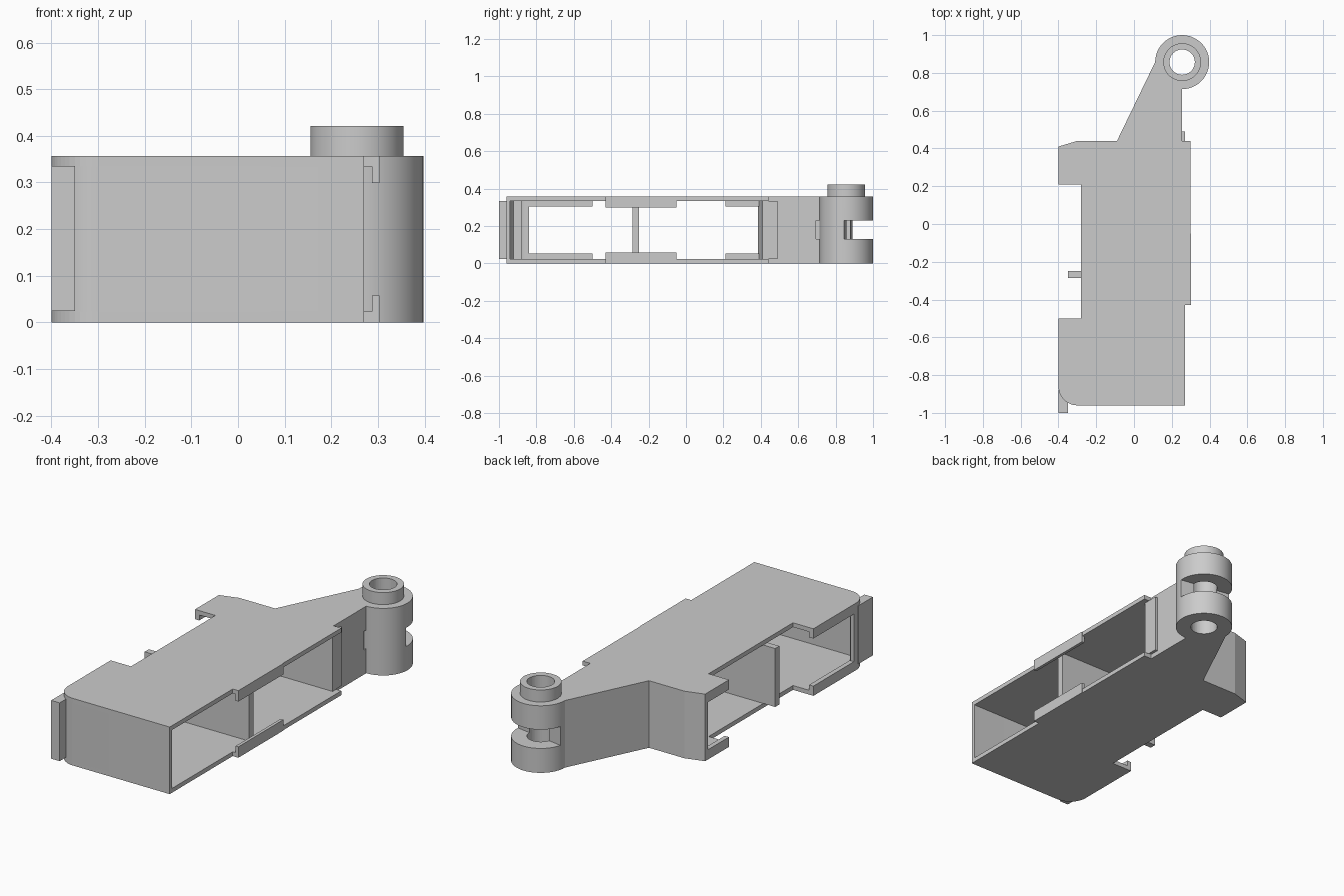
import bpy, bmesh, math

cube = bpy.data.objects.get("Cube")
if cube:
    bpy.data.objects.remove(cube, do_unlink=True)

grey = bpy.data.materials.new("plain_grey")
grey.use_nodes = True
grey.diffuse_color = (0.6, 0.6, 0.6, 1)
grey.node_tree.nodes["Principled BSDF"].inputs["Base Color"].default_value = (0.6, 0.6, 0.6, 1)

H, T = 0.357, 0.023          # body height, plate thickness
HUB = (0.255, 0.857)         # hinge axis


def prism(name, outline, z0, z1):
    """Extrude a flat outline from z0 to z1."""
    bm = bmesh.new()
    face = bm.faces.new([bm.verts.new((x, y, z0)) for x, y in outline])
    new = bmesh.ops.extrude_face_region(bm, geom=[face])["geom"]
    for v in new:
        if isinstance(v, bmesh.types.BMVert):
            v.co.z = z1
    bmesh.ops.recalc_face_normals(bm, faces=bm.faces)
    mesh = bpy.data.meshes.new(name)
    bm.to_mesh(mesh)
    bm.free()
    ob = bpy.data.objects.new(name, mesh)
    bpy.context.collection.objects.link(ob)
    mesh.materials.append(grey)
    return ob


def box(name, x0, x1, y0, y1, z0, z1):
    return prism(name, [(x0, y0), (x1, y0), (x1, y1), (x0, y1)], z0, z1)


def arc(cx, cy, r, a0, a1, n):
    steps = [math.radians(a0 + (a1 - a0) * i / n) for i in range(n + 1)]
    return [(cx + r * math.cos(a), cy + r * math.sin(a)) for a in steps]


def circle(r):
    return arc(*HUB, r, 0, 352.5, 47)


def cut(ob, cutter):
    mod = ob.modifiers.new("cut", "BOOLEAN")
    mod.operation, mod.solver, mod.object = "DIFFERENCE", "EXACT", cutter
    cutter.hide_render = True
    cutter.hide_viewport = True
    cutter.display_type = "WIRE"


def smooth(ob):
    bpy.ops.object.select_all(action="DESELECT")
    ob.select_set(True)
    bpy.context.view_layer.objects.active = ob
    bpy.ops.object.shade_smooth_by_angle(angle=math.radians(30))


def pair(name, x0, x1, y0, y1, depth):
    """Matching strips along the bottom and top plates."""
    box("lower_" + name, x0, x1, y0, y1, 0, depth)
    box("upper_" + name, x0, x1, y0, y1, H - depth, H)


# Top and bottom plates with side cut-out and rounded front corner
corner = arc(-0.3, -0.86, 0.1, 180, 270, 12)
plate = corner + [(0.27, -0.96), (0.27, -0.43), (0.3, -0.43), (0.3, 0.44), (-0.3, 0.44),
                  (-0.4, 0.41), (-0.4, 0.21), (-0.28, 0.21), (-0.28, -0.5), (-0.4, -0.5)]
prism("bottom_plate", plate, 0, T)
prism("top_plate", plate, H - T, H)

# Front wall follows the rounded corner
inner = arc(-0.3, -0.86, 0.08, 270, 180, 12)
front = prism("front_wall", corner + [(0.27, -0.96), (0.27, -0.94)] + inner
              + [(-0.38, -0.84), (-0.4, -0.84)], 0, H)
smooth(front)
box("front_tab", -0.4, -0.35, -1.0, -0.88, 0.025, 0.335)

# Back wall, divider and inner tab
prism("back_wall", [(-0.4, 0.41), (-0.3, 0.44), (0.27, 0.44), (0.27, 0.41),
                    (-0.3, 0.41), (-0.4, 0.385)], 0, H)
box("divider", -0.35, 0.265, -0.285, -0.25, T, H - T)
box("back_tab", 0.2, 0.27, 0.41, 0.49, 0.025, 0.335)

# Retaining lips along the open sides
pair("side_lip", 0.287, 0.303, -0.43, -0.05, 0.058)
pair("front_ear_lip", -0.4, -0.375, -0.84, -0.5, 0.052)
pair("back_ear_lip", -0.4, -0.375, 0.21, 0.405, 0.052)

# Solid arm reaching the hinge
arm = prism("arm", [(-0.09, 0.44), (0.255, 0.44), (0.255, 0.75), (0.118, 0.87)], 0, H)
cut(arm, box("arm_notch_cutter", 0.235, 0.3, 0.695, 0.72, 0.13, 0.23))

# Hinge knuckle with collar, bore and slot
bore = prism("bore_cutter", circle(0.067), -0.1, 0.6)
slot = prism("slot_cutter", [(-0.05, 0.918), (0.6, 0.812), (0.6, 1.2), (-0.05, 1.2)], 0.13, 0.23)
hub = prism("hinge_knuckle", circle(0.143), 0, H)
collar = prism("hinge_collar", circle(0.1), H - 0.02, 0.421)
for ob in (hub, collar):
    smooth(ob)
    cut(ob, bore)
cut(hub, slot)
